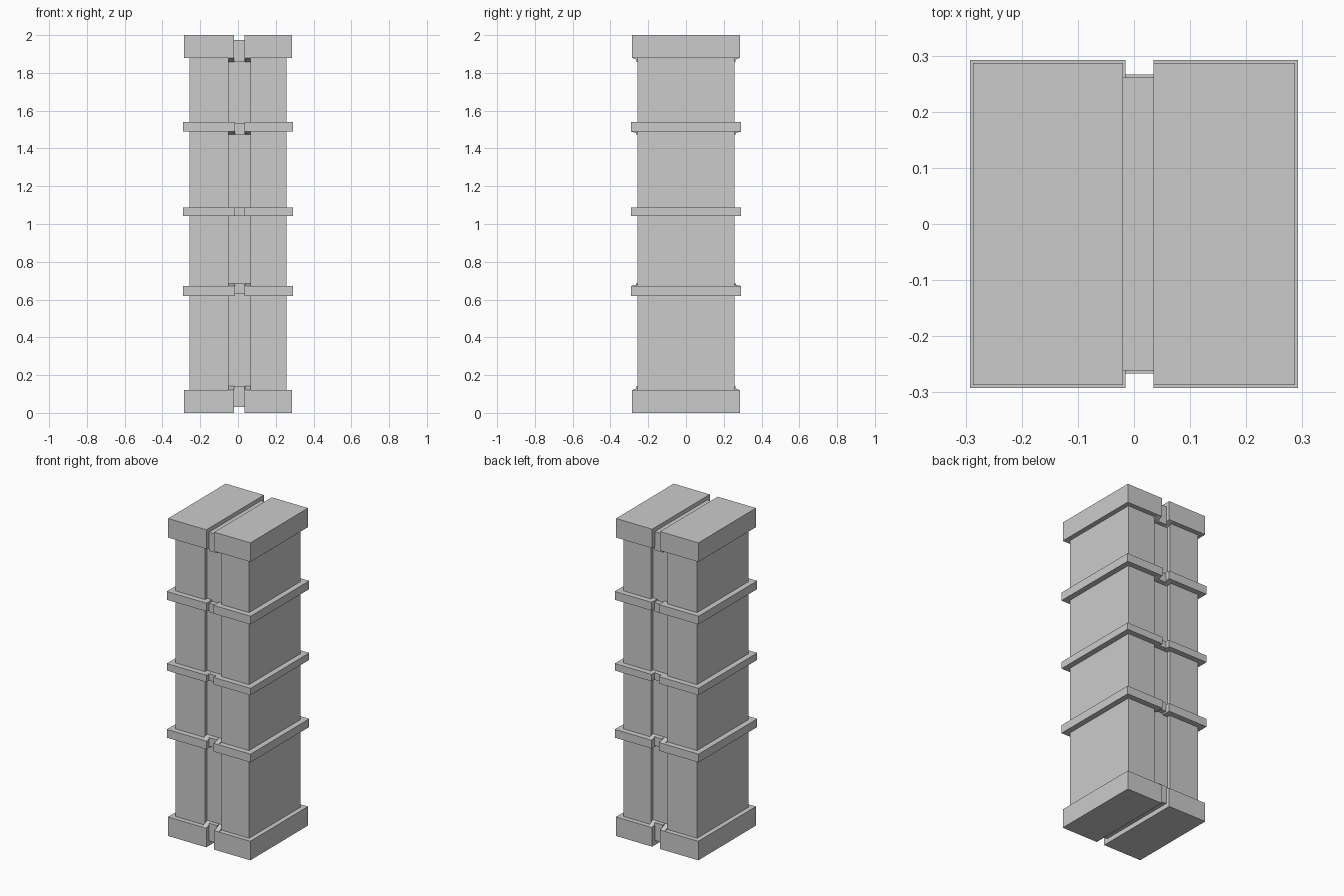
import bpy, bmesh
from mathutils import Vector

if "Cube" in bpy.data.objects:
    bpy.data.objects.remove(bpy.data.objects["Cube"])

GL, GR = -0.05, 0.065        # wide groove in the shaft
BODY, FLOOR = 0.257, 0.235   # shaft half width, groove floor depth

parts = bpy.data.collections.new("collar_parts")
bpy.context.scene.collection.children.link(parts)


def prism(name, pts, offset, coll):
    """Close a polygon and extrude it along an offset."""
    bm = bmesh.new()
    face = bm.faces.new([bm.verts.new(p) for p in pts])
    ext = bmesh.ops.extrude_face_region(bm, geom=[face], use_keep_orig=True)
    verts = [g for g in ext["geom"] if isinstance(g, bmesh.types.BMVert)]
    bmesh.ops.translate(bm, verts=verts, vec=Vector(offset))
    bmesh.ops.recalc_face_normals(bm, faces=bm.faces)
    me = bpy.data.meshes.new(name)
    bm.to_mesh(me)
    bm.free()
    ob = bpy.data.objects.new(name, me)
    coll.objects.link(ob)
    return ob


def box(name, x0, x1, y, z0, z1):
    return prism(name, [(x0, -y, z0), (x1, -y, z0), (x1, y, z0), (x0, y, z0)],
                 (0, 0, z1 - z0), parts)


def collar(name, z0, z1, half, gap, core_y, core_z, slope):
    """Split square collar, recessed core, and sloped groove fillets."""
    box(name + "_left", -half, gap, half, z0, z1)
    box(name + "_right", 0.035, half, half, z0, z1)
    box(name + "_core", gap - 0.0005, 0.0355, core_y, *core_z)
    if not slope:
        return
    edge = z1 if slope > 0 else z0
    mid = (z0 + z1) / 2
    out = half - 0.002
    deep = 0.21
    drop = abs((core_z[1] if slope > 0 else core_z[0]) - edge)
    tip = edge + slope * drop * (out - deep) / (out - FLOOR)
    for x0, x1 in ((GL - 0.001, gap - 0.001), (0.036, GR + 0.001)):
        for s in (-1, 1):
            prism(name + "_fillet",
                  [(x0, s * out, edge), (x0, s * out, mid),
                   (x0, s * deep, mid), (x0, s * deep, tip)],
                  (x1 - x0, 0, 0), parts)


# grooved shaft
b, f = BODY, FLOOR
outline = [(-b, -b), (GL, -b), (GL, -f), (GR, -f), (GR, -b), (b, -b),
           (b, b), (GR, b), (GR, f), (GL, f), (GL, b), (-b, b)]
column = prism("column", [(x, y, 0.06) for x, y in outline], (0, 0, 1.88),
               bpy.context.scene.collection)

# end caps and bands
collar("base_cap", 0.0, 0.12, 0.287, -0.02, 0.261, (0.03, 0.142), 1)
collar("top_cap", 1.88, 2.0, 0.287, -0.02, 0.261, (1.858, 1.975), -1)
collar("lower_band", 0.62, 0.672, 0.292, -0.015, 0.266, (0.63, 0.684), 1)
collar("middle_band", 1.043, 1.087, 0.292, -0.015, 0.266, (1.0435, 1.0865), 0)
collar("upper_band", 1.489, 1.541, 0.292, -0.015, 0.266, (1.475, 1.531), -1)

# fuse everything into one clean solid
mod = column.modifiers.new("fuse", 'BOOLEAN')
mod.operation = 'UNION'
mod.solver = 'EXACT'
mod.operand_type = 'COLLECTION'
mod.collection = parts
bpy.context.view_layer.objects.active = column
column.select_set(True)
bpy.ops.object.modifier_apply(modifier=mod.name)
for ob in list(parts.objects):
    bpy.data.objects.remove(ob)
bpy.data.collections.remove(parts)
